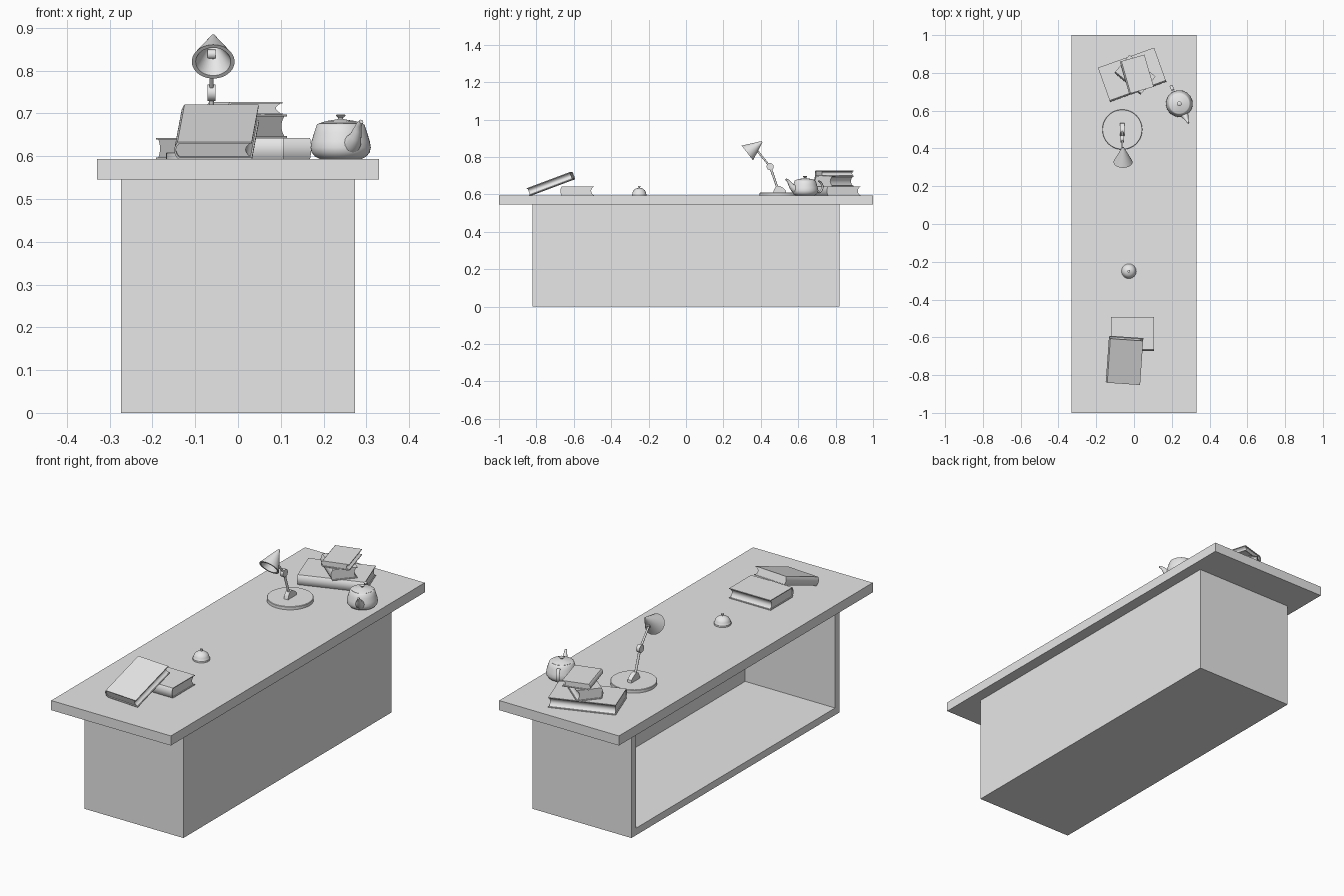
import bpy, bmesh, math
from mathutils import Vector, Matrix

if "Cube" in bpy.data.objects:
    bpy.data.objects.remove(bpy.data.objects["Cube"])

grey = bpy.data.materials.new("plain_grey")
grey.diffuse_color = (0.8, 0.8, 0.8, 1)
grey.use_nodes = True
grey.node_tree.nodes["Principled BSDF"].inputs["Base Color"].default_value = grey.diffuse_color
TOP = 0.593  # height of the desk surface


def finish(bm, name, matrix=None, smooth=False):
    bmesh.ops.remove_doubles(bm, verts=bm.verts[:], dist=1e-5)
    bmesh.ops.recalc_face_normals(bm, faces=bm.faces[:])
    me = bpy.data.meshes.new(name)
    bm.to_mesh(me)
    bm.free()
    me.materials.append(grey)
    if smooth:
        me.shade_smooth()
        me.set_sharp_from_angle(angle=math.radians(40))
    ob = bpy.data.objects.new(name, me)
    bpy.context.collection.objects.link(ob)
    if matrix:
        ob.matrix_world = matrix
    return ob


def loft(name, rings, matrix=None, smooth=False, caps=True):
    """Skin a list of equal closed rings of points."""
    bm = bmesh.new()
    vs = [[bm.verts.new(p) for p in ring] for ring in rings]
    n = len(vs[0])
    for a, b in zip(vs, vs[1:]):
        for i in range(n):
            j = (i + 1) % n
            bm.faces.new((a[i], a[j], b[j], b[i]))
    if caps:
        bm.faces.new(vs[0][::-1])
        bm.faces.new(vs[-1])
    return finish(bm, name, matrix, smooth)


def lathe(name, profile, matrix, n=40):
    """Profile of (radius, height) around z; starts and ends on the axis."""
    rings = [[(r * math.cos(2 * math.pi * i / n), r * math.sin(2 * math.pi * i / n), z)
              for i in range(n)] for r, z in profile]
    return loft(name, rings, matrix, True, caps=False)


def tube(name, path, radii, side, matrix=None, n=16, widen=1.0):
    """Round tube along a path lying in the plane normal to side."""
    pts = [Vector(p) for p in path]
    side = Vector(side).normalized()
    rings = []
    for k, p in enumerate(pts):
        t = (pts[min(k + 1, len(pts) - 1)] - pts[max(k - 1, 0)]).normalized()
        up = side.cross(t)
        rings.append([p + radii[k] * (side * widen * math.cos(a) + up * math.sin(a))
                      for a in (2 * math.pi * i / n for i in range(n))])
    return loft(name, rings, matrix, True)


def prism(name, poly, x0, x1, matrix=None, smooth=False):
    """Extrude a (y, z) outline along x."""
    return loft(name, [[(x, y, z) for y, z in poly] for x in (x0, x1)], matrix, smooth)


def box(bm, lo, hi):
    size = [h - l for l, h in zip(lo, hi)]
    mid = [(h + l) / 2 for l, h in zip(lo, hi)]
    bmesh.ops.create_cube(bm, size=1, matrix=Matrix.Translation(mid) @ Matrix.Diagonal((*size, 1)))


# Desk top
bm = bmesh.new()
box(bm, (-0.33, -1, 0.545), (0.33, 1, TOP))
finish(bm, "desk_top")

# Desk body: box hollowed out from its -x side
bm = bmesh.new()
box(bm, (-0.273, -0.82, 0), (0.273, 0.82, 0.545))
bm.normal_update()
face = min(bm.faces, key=lambda f: f.calc_center_median().x)
bmesh.ops.inset_region(bm, faces=[face], thickness=0.05)
ext = bmesh.ops.extrude_discrete_faces(bm, faces=[face])["faces"]
bmesh.ops.translate(bm, verts=ext[0].verts[:], vec=(0.496, 0, 0))
finish(bm, "desk_body")


# Books: length along x, spine on -y, hollow page edge on +y
def book(name, length, width, thick, loc, yaw, tilt=0.0):
    m = (Matrix.Translation(loc) @ Matrix.Rotation(math.radians(yaw), 4, 'Z')
         @ Matrix.Rotation(math.radians(tilt), 4, 'Y'))
    c, h, w = 0.004, thick / 2, width / 2
    ts = [i / 5 - 1 for i in range(11)]
    outer = [(-w + 0.008 * t * t, h * t) for t in ts]
    inner = [(-w + c + 0.008 * t * t, (h - c) * t) for t in ts]
    cover = [(w, -h)] + outer[::-1][::-1] + [(w, h), (w, h - c)] + inner[::-1] + [(w, -h + c)]
    prism(name + "_cover", cover, -length / 2, length / 2, m, True)
    fore = [(w - 0.004 - 0.011 * (1 - t * t), (h - c) * t) for t in ts]
    prism(name + "_pages", inner + fore[::-1], -length / 2 + 0.004, length / 2 - 0.004, m, True)


book("stack_bottom_book", 0.316, 0.192, 0.05, (-0.01, 0.79, TOP + 0.025), 19.7)
book("stack_middle_book", 0.18, 0.125, 0.054, (0.005, 0.79, TOP + 0.077), -40)
book("stack_top_book", 0.177, 0.135, 0.03, (0.015, 0.793, TOP + 0.119), -74)
book("flat_book", 0.228, 0.18, 0.05, (-0.008, -0.582, TOP + 0.025), 0)
book("leaning_book", 0.25, 0.182, 0.042, (-0.05, -0.722, 0.657), -94, 20.5)

# Counter bell
lathe("bell", [(0, 0), (0.039, 0), (0.039, 0.008), (0.037, 0.01), (0.035, 0.02), (0.029, 0.03),
               (0.019, 0.037), (0.007, 0.041), (0.004, 0.042), (0.004, 0.045), (0.007, 0.047),
               (0.007, 0.051), (0, 0.053)], Matrix.Translation((-0.027, -0.25, TOP)))

# Lamp
LX = -0.062
lathe("lamp_base", [(0, 0), (0.106, 0), (0.106, 0.014), (0.104, 0.016), (0, 0.016)],
      Matrix.Translation((LX, 0.5, TOP)), 48)
foot = [(0.535, 0.606), (0.533, 0.622), (0.52, 0.634), (0.503, 0.644), (0.49, 0.646),
        (0.479, 0.64), (0.47, 0.625), (0.466, 0.606)]
prism("lamp_foot", foot, LX - 0.011, LX + 0.011, smooth=True)
elbow, tip = (LX, 0.45, 0.748), (LX, 0.377, 0.838)
tube("lamp_lower_arm", [(LX, 0.492, 0.625), elbow], [0.006] * 2, (1, 0, 0))
tube("lamp_upper_arm", [elbow, tip], [0.005] * 2, (1, 0, 0))
for label, (y, z), r in (("elbow", elbow[1:], 0.019), ("neck", tip[1:], 0.011)):
    tube("lamp_" + label + "_joint", [(LX - 0.009, y, z), (LX + 0.009, y, z)], [r] * 2, (0, 1, 0), n=24)
aim = Vector((0, 0.079, 0.061)).to_track_quat('Z', 'Y').to_matrix().to_4x4()
lathe("lamp_shade", [(0, 0.1), (0.004, 0.099), (0.05, 0), (0.041, 0), (0.003, 0.082), (0, 0.083)],
      Matrix.Translation((-0.058, 0.328, 0.821)) @ aim)

# Teapot: local +x points along the spout
pot = Matrix.Translation((0.24, 0.637, TOP)) @ Matrix.Rotation(math.radians(-65), 4, 'Z')
lathe("teapot_body", [(0, 0), (0.048, 0), (0.06, 0.006), (0.068, 0.016), (0.0705, 0.027),
                      (0.068, 0.042), (0.062, 0.062), (0.056, 0.08), (0.052, 0.083), (0, 0.083)], pot)
lathe("teapot_lid", [(0, 0.08), (0.05, 0.08), (0.05, 0.084), (0.035, 0.089), (0.015, 0.092),
                     (0.006, 0.094), (0.006, 0.097), (0.012, 0.102), (0.01, 0.104), (0, 0.105)], pot)
tube("teapot_spout", [(0.05, 0, 0.032), (0.068, 0, 0.04), (0.082, 0, 0.053), (0.092, 0, 0.068),
                      (0.101, 0, 0.08), (0.114, 0, 0.088)],
     [0.024, 0.02, 0.014, 0.01, 0.007, 0.005], (0, 1, 0), pot)
arc = [math.radians(110 + 14 * i) for i in range(11)]
tube("teapot_handle", [(-0.068 + 0.034 * math.cos(a), 0, 0.047 + 0.033 * math.sin(a)) for a in arc],
     [0.005] * 11, (0, 1, 0), pot, 12, 1.7)
